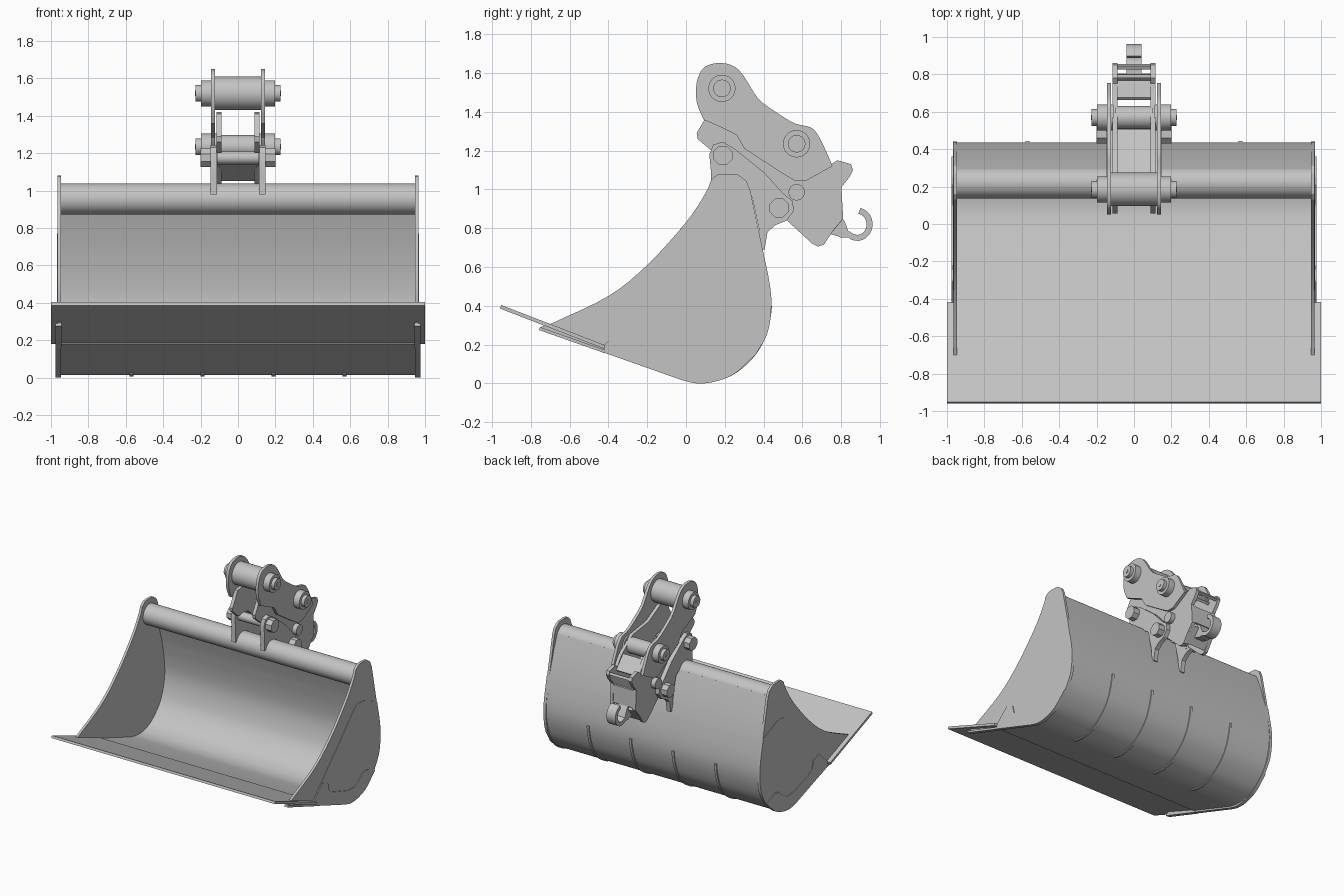
import bpy, bmesh, math
from mathutils import Vector

cube = bpy.data.objects.get("Cube")
if cube:
    bpy.data.objects.remove(cube, do_unlink=True)

steel = bpy.data.materials.new("steel_grey")
steel.use_nodes = True
GREY = (0.55, 0.55, 0.55, 1)
steel.diffuse_color = GREY
steel.node_tree.nodes["Principled BSDF"].inputs["Base Color"].default_value = GREY


def finish(name, bm):
    bmesh.ops.recalc_face_normals(bm, faces=bm.faces)
    mesh = bpy.data.meshes.new(name)
    bm.to_mesh(mesh)
    bm.free()
    mesh.materials.append(steel)
    ob = bpy.data.objects.new(name, mesh)
    bpy.context.collection.objects.link(ob)
    bpy.ops.object.select_all(action='DESELECT')
    ob.select_set(True)
    bpy.context.view_layer.objects.active = ob
    bpy.ops.object.shade_smooth_by_angle(angle=math.radians(28))


def prism(name, pts, x0, x1):
    """Side profile (y, z) extruded along x."""
    bm = bmesh.new()
    face = bm.faces.new([bm.verts.new((x0, y, z)) for y, z in pts])
    out = bmesh.ops.extrude_face_region(bm, geom=[face])["geom"]
    verts = [v for v in out if isinstance(v, bmesh.types.BMVert)]
    bmesh.ops.translate(bm, verts=verts, vec=(x1 - x0, 0, 0))
    finish(name, bm)


def strip(name, path, t, x0, x1):
    """Bent sheet of thickness t following a (y, z) path."""
    p = [Vector(q) for q in path]
    a, b = [], []
    for i, q in enumerate(p):
        d = (p[min(i + 1, len(p) - 1)] - p[max(i - 1, 0)]).normalized()
        n = Vector((-d.y, d.x)) * t / 2
        a.append(q + n)
        b.append(q - n)
    prism(name, a + b[::-1], x0, x1)


def disc(name, y, z, r, x0, x1, sides=32):
    step = math.tau / sides
    pts = [(y + r * math.cos((i + .5) * step), z + r * math.sin((i + .5) * step))
           for i in range(sides)]
    prism(name, pts, x0, x1)


def smooth(pts, n=4):
    """Open Catmull-Rom curve through the points."""
    p = [Vector(q) for q in pts]
    p = [2 * p[0] - p[1]] + p + [2 * p[-1] - p[-2]]
    out = []
    for i in range(1, len(p) - 2):
        a, b, c, d = p[i - 1:i + 3]
        for k in range(n):
            t = k / n
            out.append(0.5 * (2 * b + (c - a) * t + (2 * a - 5 * b + 4 * c - d) * t * t
                              + (3 * b - a - 3 * c + d) * t ** 3))
    return out + [p[-2]]


def both(make, name, *args, **options):
    """Build a part on the left (+x) and the right (-x)."""
    *shape, x0, x1 = args
    make("left_" + name, *shape, x0, x1, **options)
    make("right_" + name, *shape, -x1, -x0, **options)


# Bucket shell, cutting edge and top tube
back = smooth([(-.02, .04), (.06, .025), (.15, .03), (.25, .07), (.35, .165),
               (.4, .27), (.425, .4), (.415, .54), (.385, .69)])
strip("bucket_shell", [(-.44, .19)] + back + [(.33, .87), (.285, .99)], .02, -.955, .955)
strip("cutting_edge", [(-.955, .395), (-.42, .188)], .019, -1, 1)
disc("top_tube", .22, .955, .083, -.95, .95)

# Side walls with the raised panel and lower wear plate
front_edge = smooth([(-.69, .31), (-.4, .45), (-.2, .61), (0, .83), (.1, .98), (.13, 1.05)])
crown = [(.16, 1.075), (.2, 1.08), (.27, 1.075), (.31, 1.045), (.33, 1)]
rear = smooth([(.395, .69), (.43, .52), (.44, .4), (.42, .26), (.36, .15)])
belly = smooth([(.36, .15), (.25, .05), (.15, .01), (.06, 0), (-.02, .017)])
toe = [(-.42, .158), (-.755, .277), (-.745, .292)]
both(prism, "side_wall", front_edge + crown + rear + belly[1:] + toe, .946, .966)
upper_line = [(-.42, .2), (.09, .725), (.13, .76), (.18, .77), (.23, .76)]
lower_line = [(.25, .195), (.21, .19), (.15, .14), (.1, .112), (.02, .115), (-.18, .18),
              (-.225, .21), (-.24, .275), (-.31, .3)]
both(prism, "side_panel", upper_line + rear + lower_line, .96, .969)
both(prism, "side_wear_plate", [(-.42, .2)] + lower_line[::-1] + belly + [(-.42, .158)],
     .96, .975)
both(strip, "toe_guard", [(-.755, .283), (-.42, .165)], .016, .944, .976)

# Thin wear ribs around the heel
rib = [q for q in back if q.y < .42 and q.x > -.01]
rib = [q + (q - Vector((.1, .4))).normalized() * .011 for q in rib]
for i, x in enumerate((-.57, -.19, .19, .57)):
    strip(f"heel_rib_{i + 1}", rib, .014, x - .01, x + .01)

# Lugs welded onto the bucket back
lug = [(.125, .98), (.13, 1.08), (.12, 1.18), (.14, 1.23), (.19, 1.245), (.25, 1.21),
       (.4, 1.09), (.5, .98), (.55, .94), (.555, .89), (.52, .84), (.46, .815),
       (.42, .78), (.405, .69), (.385, .69), (.375, .8), (.34, .96), (.28, 1.0)]
both(prism, "bucket_lug", lug, .112, .148)

# Coupler outer and inner plates
outer = smooth([(.09, 1.36), (.055, 1.45), (.055, 1.55), (.085, 1.62), (.13, 1.645),
                (.19, 1.65), (.25, 1.632), (.3, 1.58), (.37, 1.47), (.46, 1.4),
                (.56, 1.34), (.64, 1.32), (.68, 1.28), (.72, 1.2), (.755, 1.12)], 3)
both(prism, "coupler_outer_plate",
     outer + [(.62, 1.045), (.56, 1.045), (.5, 1.08), (.3, 1.21), (.26, 1.28), (.18, 1.32)],
     .122, .145)
inner = [(.09, 1.35), (.12, 1.41), (.2, 1.42), (.35, 1.34), (.56, 1.31), (.7, 1.2),
         (.75, 1.13), (.78, 1.15), (.85, 1.13), (.86, 1.1), (.84, 1.06), (.8, 1.01), (.81, .85),
         (.76, .79), (.71, .715), (.68, .705), (.65, .72), (.52, .84), (.5, .98),
         (.38, 1.09), (.25, 1.2), (.13, 1.2), (.06, 1.26), (.055, 1.29)]
both(prism, "coupler_inner_plate", inner, .088, .115)

# Cross plates tying the coupler together
for name, path in (("base", [(.25, 1.17), (.5, 1.06)]), ("rear_bar", [(.83, 1.1), (.85, 1.11)]),
                   ("rear", [(.79, 1.0), (.795, .86)]), ("bottom", [(.7, .73), (.79, .84)]),
                   ("upper", [(.67, 1.2), (.76, 1.1)])):
    strip(name + "_cross_plate", path, .02, -.1, .1)

# Pivot pins with bosses
for name, y, z, r, w in (("front", .185, 1.52, .09, .122), ("rear", .57, 1.235, .062, .1)):
    disc(name + "_pin_tube", y, z, r, -w, w)
    both(disc, name + "_pin_boss", y, z, .07, .11, .198)
    both(disc, name + "_pin_end", y, z, .045, .19, .226)
    both(disc, name + "_pin_centre", y, z, .014, .22, .229)

# Lug bolts and locking pin
for name, y, z in (("upper", .19, 1.175), ("lower", .48, .905)):
    both(disc, name + "_lug_bolt", y, z, .053, .11, .2, sides=8)
    disc(name + "_lug_shaft", y, z, .035, -.12, .12)
both(disc, "locking_pin", .57, .985, .042, .1, .152)

# Lifting hook
arc = [(.882 + .064 * math.cos(math.radians(a)), .82 + .07 * math.sin(math.radians(a)))
       for a in range(80, -131, -15)]
strip("lifting_hook", arc + [(.8, .767), (.765, .785)], .031, -.04, .04)
prism("hook_mount", [(.79, .87), (.815, .84), (.84, .775), (.8, .755), (.74, .77)], -.04, .04)
